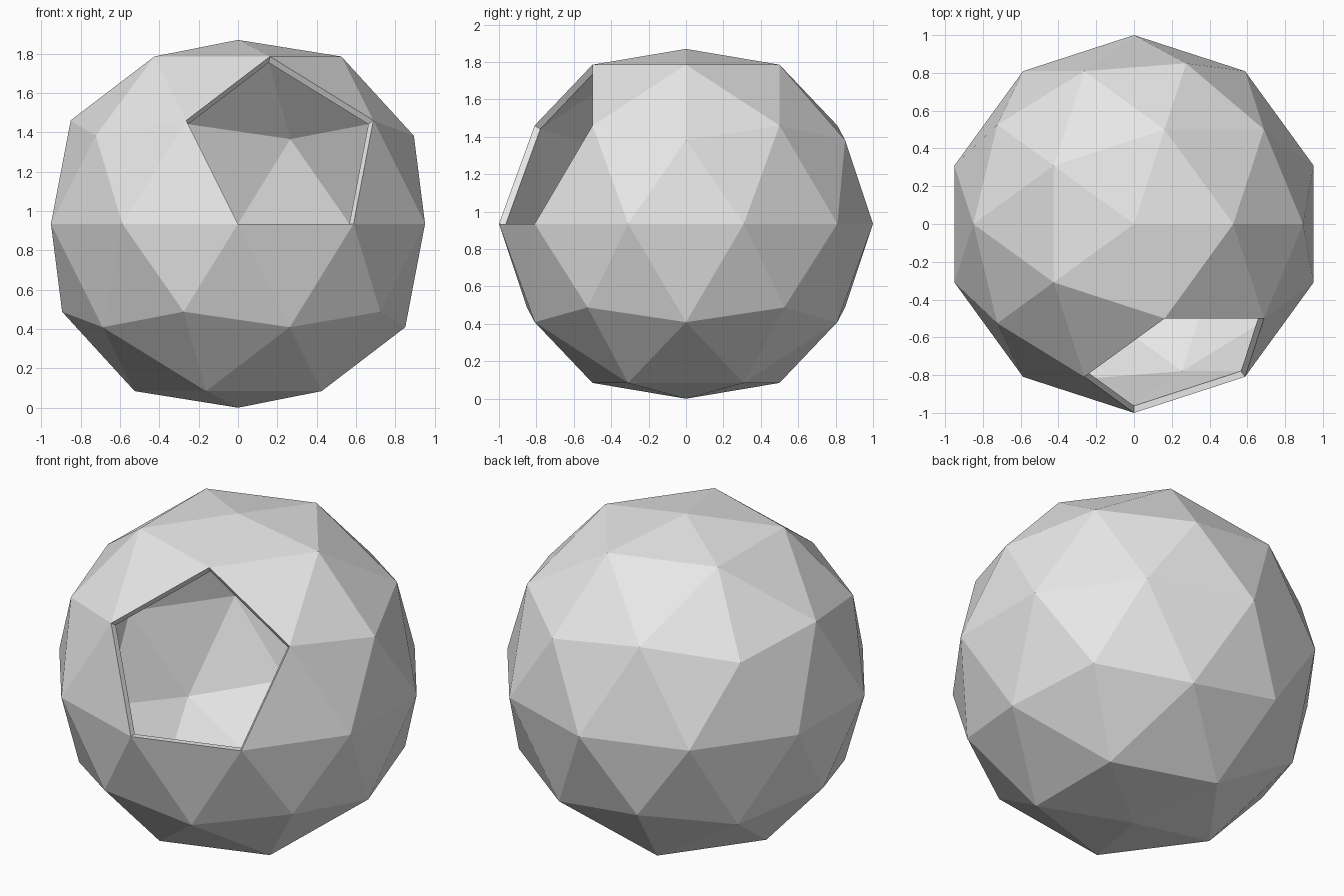
import bpy
import bmesh
from mathutils import Vector

CENTRE_Z = 0.935      # half the height, set by the flattened poles
INNER_SCALE = 0.963   # inner wall relative to outer wall

if "Cube" in bpy.data.objects:
    bpy.data.objects.remove(bpy.data.objects["Cube"], do_unlink=True)

# Plain grey material
grey = bpy.data.materials.new("light_grey")
grey.use_nodes = True
colour = (0.8, 0.8, 0.8, 1.0)
grey.diffuse_color = colour
grey.node_tree.nodes["Principled BSDF"].inputs["Base Color"].default_value = colour

# Geodesic outer wall with slightly flattened poles
bm = bmesh.new()
bmesh.ops.create_icosphere(bm, subdivisions=2, radius=1.0)
for v in bm.verts:
    if abs(v.co.z) > 0.95:
        v.co.z *= CENTRE_Z

# Pentagonal opening: remove the five faces around one upper front vertex
opening = Vector((0.276, -0.851, 0.447))
hub = min(bm.verts, key=lambda v: (v.co - opening).length)
bmesh.ops.delete(bm, geom=[hub], context='VERTS')

# Inner wall: a smaller, inward-facing copy
copy = bmesh.ops.duplicate(bm, geom=bm.verts[:] + bm.edges[:] + bm.faces[:])["geom"]
inner_verts = [g for g in copy if isinstance(g, bmesh.types.BMVert)]
inner_faces = [g for g in copy if isinstance(g, bmesh.types.BMFace)]
bmesh.ops.scale(bm, vec=(INNER_SCALE,) * 3, verts=inner_verts)
bmesh.ops.reverse_faces(bm, faces=inner_faces)

# Rim joining the two walls around the opening
rim_edges = [e for e in bm.edges if e.is_boundary]
bmesh.ops.bridge_loops(bm, edges=rim_edges)
bmesh.ops.recalc_face_normals(bm, faces=bm.faces)
bmesh.ops.translate(bm, vec=(0, 0, CENTRE_Z), verts=bm.verts)

mesh = bpy.data.meshes.new("hollow_geodesic_shell")
bm.to_mesh(mesh)
bm.free()
mesh.materials.append(grey)
shell = bpy.data.objects.new("hollow_geodesic_shell", mesh)
bpy.context.collection.objects.link(shell)
